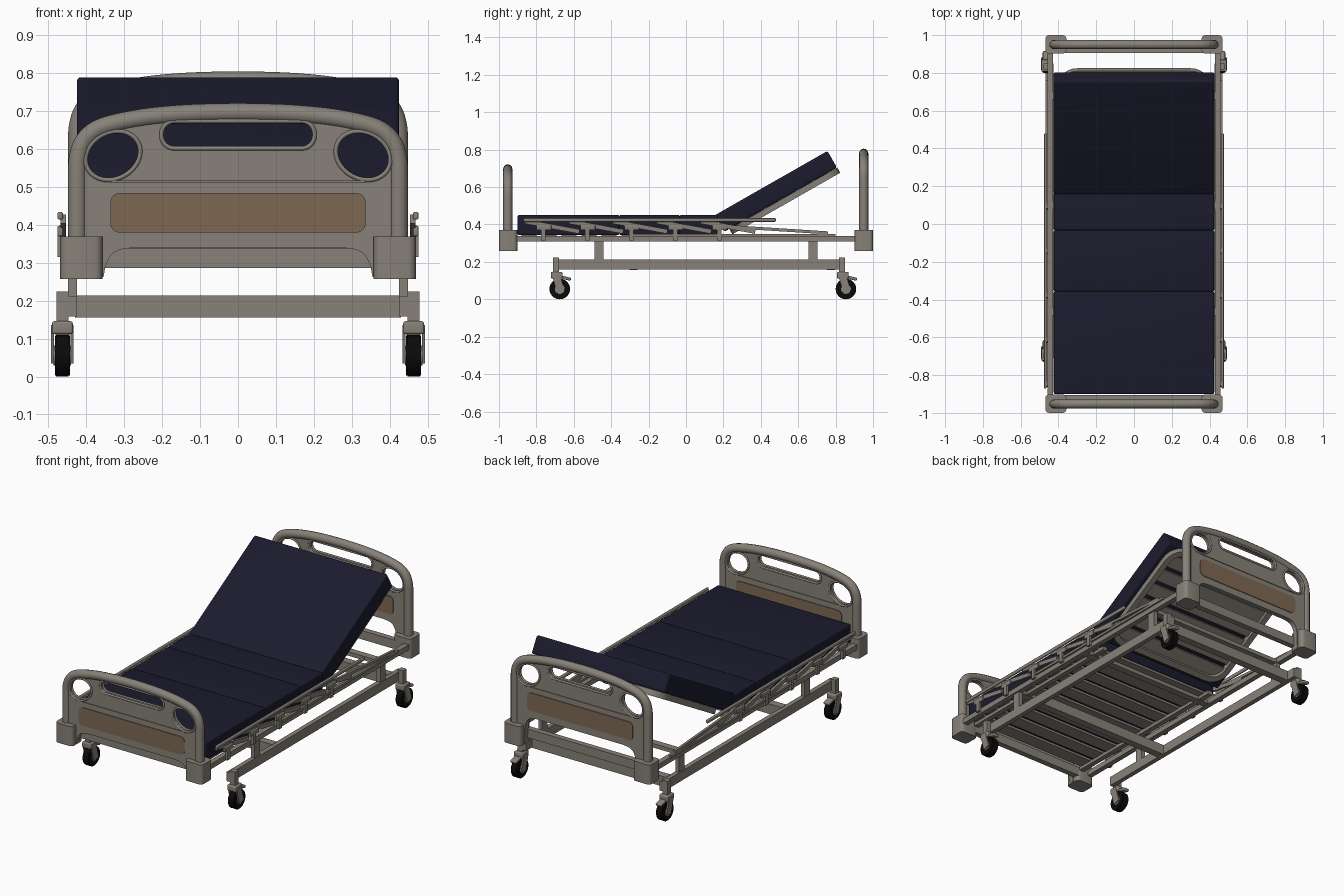
import bpy
import bmesh
from math import cos, sin, pi, radians
from mathutils import Matrix, Vector

if "Cube" in bpy.data.objects:
    bpy.data.objects.remove(bpy.data.objects["Cube"])


def material(name, rgb):
    m = bpy.data.materials.new(name)
    m.use_nodes = True
    m.diffuse_color = (*rgb, 1)
    bsdf = m.node_tree.nodes["Principled BSDF"]
    bsdf.inputs["Base Color"].default_value = (*rgb, 1)
    bsdf.inputs["Roughness"].default_value = 0.6
    return m


GREY = material("warm grey", (0.242, 0.22, 0.188))
NAVY = material("navy fabric", (0.011, 0.011, 0.027))
WOOD = material("wood brown", (0.21, 0.14, 0.086))
BLACK = material("black rubber", (0.003, 0.003, 0.003))
SIDES = ((1, "left"), (-1, "right"))


def smooth(obj):
    bpy.ops.object.select_all(action="DESELECT")
    obj.select_set(True)
    bpy.context.view_layer.objects.active = obj
    bpy.ops.object.shade_smooth_by_angle(angle=radians(35))


def add_mesh(name, bm, mat):
    me = bpy.data.meshes.new(name)
    bm.to_mesh(me)
    bm.free()
    me.materials.append(mat)
    obj = bpy.data.objects.new(name, me)
    bpy.context.collection.objects.link(obj)
    return obj


def box(name, x, y, z, mat=GREY, bevel=0.0, tilt=0.0, upright_only=False):
    """Box from (low, high) ranges, optionally tilted about x at its centre."""
    bm = bmesh.new()
    size = [r[1] - r[0] for r in (x, y, z)]
    bmesh.ops.create_cube(bm, size=1, matrix=Matrix.Diagonal((*size, 1)))
    if bevel:
        edges = [e for e in bm.edges if not upright_only
                 or abs(e.verts[0].co.z - e.verts[1].co.z) > 1e-4]
        bmesh.ops.bevel(bm, geom=edges, offset=bevel, segments=4,
                        profile=0.5, affect="EDGES")
    obj = add_mesh(name, bm, mat)
    obj.location = [sum(r) / 2 for r in (x, y, z)]
    obj.rotation_euler.x = tilt
    if bevel:
        smooth(obj)
    return obj


def span(side, a, b):
    return tuple(sorted((side * a, side * b)))


def bar(name, x, start, end, height):
    """Flat bar in a plane of constant x, between two (y, z) points."""
    a, b = Vector(start), Vector(end)
    d, mid = b - a, (a + b) / 2
    h = d.length / 2
    return box(name, x, (mid.x - h, mid.x + h),
               (mid.y - height / 2, mid.y + height / 2),
               tilt=Vector((1, 0)).angle_signed(d) * -1)


def wheel(name, centre, radius, width, mat):
    bm = bmesh.new()
    bmesh.ops.create_cone(bm, cap_ends=True, segments=28, radius1=radius,
                          radius2=radius, depth=width,
                          matrix=Matrix.Rotation(pi / 2, 4, "Y"))
    rims = [e for e in bm.edges if abs(e.verts[0].co.x - e.verts[1].co.x) < 1e-5]
    bmesh.ops.bevel(bm, geom=rims, offset=width * 0.08, segments=2, affect="EDGES")
    obj = add_mesh(name, bm, mat)
    obj.location = centre
    smooth(obj)


def curve(name, loops, mat, y=0.0, thick=0.0, radius=0.0, closed=True, flat=True):
    """Filled plate (thick) or round tube (radius) from x, z loops."""
    cu = bpy.data.curves.new(name, "CURVE")
    cu.dimensions = "2D" if flat else "3D"
    if flat:
        cu.fill_mode = "BOTH"
        cu.extrude = thick / 2
    else:
        cu.bevel_depth = radius
        cu.bevel_resolution = 4
        cu.use_fill_caps = True
    for loop in loops:
        sp = cu.splines.new("POLY")
        sp.points.add(len(loop) - 1)
        for p, (px, pz) in zip(sp.points, loop):
            p.co = (px, pz, 0, 1)
        sp.use_cyclic_u = closed
    obj = bpy.data.objects.new(name, cu)
    bpy.context.collection.objects.link(obj)
    obj.rotation_euler.x = pi / 2
    obj.location.y = y
    cu.materials.append(mat)
    bpy.ops.object.select_all(action="DESELECT")
    obj.select_set(True)
    bpy.context.view_layer.objects.active = obj
    bpy.ops.object.convert(target="MESH")
    smooth(bpy.context.object)
    return bpy.context.object


def rounded(half, low, high, r, steps=6):
    pts = []
    corners = ((half - r, high - r), (r - half, high - r), (r - half, low + r), (half - r, low + r))
    for i, (cx, cz) in enumerate(corners):
        for k in range(steps + 1):
            a = pi / 2 * (i + k / steps)
            pts.append((cx + r * cos(a), cz + r * sin(a)))
    return pts


def ellipse(side, cz):
    pts = []
    for k in range(32):
        a, t = 2 * pi * k / 32, radians(-28)
        u, v = 0.075 * cos(a), 0.061 * sin(a)
        pts.append((side * (0.33 + u * cos(t) - v * sin(t)), cz + u * sin(t) + v * cos(t)))
    return pts


def mirrored(half):
    return half + [(-x, z) for x, z in reversed(half) if x > 0]


def refine(pts, n=5):
    """Catmull-Rom smoothing of an open path."""
    v = [Vector(p) for p in [pts[0]] + pts + [pts[-1]]]
    out = []
    for a, b, c, d in zip(v, v[1:], v[2:], v[3:]):
        for k in range(n):
            t = k / n
            p = 0.5 * (2 * b + (c - a) * t + (2 * a - 5 * b + 4 * c - d) * t * t
                       + (3 * b - a - 3 * c + d) * t ** 3)
            out.append(tuple(p))
    return out + [pts[-1]]


# End boards: panel with hand holes, tube rim, wood plates, corner brackets
def end_board(name, y, dz, sign):
    top = [(0.424, 0.53 + dz), (0.422, 0.575 + dz), (0.408, 0.618 + dz), (0.375, 0.65 + dz),
           (0.32, 0.669 + dz), (0.23, 0.685 + dz), (0.12, 0.694 + dz), (0, 0.697 + dz)]
    rim = mirrored([(0.424, 0.29)] + refine(top))
    arch = mirrored([(0.355, 0.262)] + refine([(0.35, 0.29 + dz), (0.335, 0.32 + dz),
                                               (0.31, 0.335 + dz), (0.27, 0.34 + dz)]))
    holes = [ellipse(s, 0.583 + dz) for s in (1, -1)]
    holes.append(rounded(0.202, 0.602 + dz, 0.674 + dz, 0.034))
    curve(name + "_panel", [rim + arch[::-1]] + holes, GREY, y, thick=0.028)
    curve(name + "_rim_tube", [rim], GREY, y, radius=0.0245, closed=False, flat=False)
    for face in (1, -1):
        curve(name + "_hole_trim", holes, GREY, y + face * 0.013, radius=0.006, flat=False)
        curve(name + "_wood_plate", [rounded(0.337, 0.38 + dz, 0.484 + dz, 0.025)],
              WOOD, y + face * 0.015, thick=0.006)
        box(name + "_ridge", (-0.335, 0.335), (y + face * 0.015 - 0.003, y + face * 0.015 + 0.003),
            (0.511 + dz, 0.517 + dz))
    for s, side in SIDES:
        box(f"{name}_{side}_bracket", span(s, 0.358, 0.469), span(sign, 0.902, 1.0),
            (0.257, 0.37), bevel=0.02, upright_only=True)
    box(name + "_end_bar", (-0.44, 0.44), span(sign, 0.905, 0.938), (0.287, 0.338))


end_board("footboard", -0.953, 0.0, -1)
end_board("headboard", 0.95, 0.084, 1)

# Mattress: three level sections and a raised back section
for name, y0, y1 in (("foot", -0.9, -0.357), ("knee", -0.357, -0.033), ("seat", -0.033, 0.17)):
    box(name + "_mattress", (-0.425, 0.425), (y0, y1), (0.343, 0.45), NAVY, bevel=0.008)

TILT = radians(29.7)


def back_point(u, v):
    """World y, z of a point u along the back and v out of its top surface."""
    return 0.155 + u * cos(TILT) - v * sin(TILT), 0.45 + u * sin(TILT) + v * cos(TILT)


def back_box(name, x, u, v, mat=GREY, bevel=0.0):
    cy, cz = back_point(sum(u) / 2, sum(v) / 2)
    hu, hv = (u[1] - u[0]) / 2, (v[1] - v[0]) / 2
    return box(name, x, (cy - hu, cy + hu), (cz - hv, cz + hv), mat, bevel, TILT)


back_box("back_mattress", (-0.425, 0.425), (0, 0.692), (-0.102, 0), NAVY, 0.01)
loop = curve("back_frame_loop", [rounded(0.4, 0.03, 0.694, 0.1), rounded(0.366, 0.064, 0.66, 0.066)],
             GREY, thick=0.032)
loop.rotation_euler.x = TILT
loop.location = (0, *back_point(0, -0.119))
for i in range(6):
    u = 0.06 + i * 0.1
    back_box("back_slat", (-0.37, 0.37), (u, u + 0.075), (-0.115, -0.1))

# Level platform: slats on two long bearers
for i in range(10):
    y = -0.88 + i * 0.107
    box("platform_slat", (-0.4, 0.4), (y, y + 0.08), (0.33, 0.345))
for s, side in SIDES:
    box(f"{side}_bearer", span(s, 0.36, 0.39), (-0.89, 0.2), (0.312, 0.334))

# Upper frame with cross members, uprights and lower frame
for s, side in SIDES:
    box(f"upper_{side}_rail", span(s, 0.428, 0.458), (-0.92, 0.92), (0.308, 0.338))
    for y in (-0.465, 0.68):
        box(f"{side}_upright", span(s, 0.425, 0.449), (y - 0.024, y + 0.024), (0.2, 0.32))
    box(f"lower_{side}_beam", span(s, 0.425, 0.452), (-0.71, 0.85), (0.158, 0.212))
for y in (-0.465, 0.1, 0.68):
    box("upper_cross_member", (-0.43, 0.43), (y - 0.02, y + 0.02), (0.309, 0.332))
for y in (-0.28, 0.775):
    box("lower_cross_member", (-0.43, 0.43), (y - 0.022, y + 0.022), (0.156, 0.214))

# Folded side guards
for s, side in SIDES:
    outer, inner = span(s, 0.462, 0.476), span(s, 0.454, 0.468)
    box(f"{side}_guard_top_rail", outer, (-0.87, 0.48), (0.414, 0.434), bevel=0.005)
    bar(f"{side}_guard_slope_rail", inner, (0.15, 0.394), (0.76, 0.355), 0.016)
    box(f"{side}_guard_lower_rail", inner, (-0.3, 0.8), (0.336, 0.35))
    for i in range(5):
        y = -0.86 + i * 0.235
        bar(f"{side}_guard_link", inner, (y, 0.416), (y + 0.29, 0.362), 0.024)
        box(f"{side}_guard_pivot", outer, (y + 0.06, y + 0.14), (0.37, 0.398), bevel=0.004)
        box(f"{side}_guard_clamp", outer, (y + 0.085, y + 0.11), (0.315, 0.38))

# Casters: post, fork, wheel, hub and brake pedal
for s, side in SIDES:
    for y, end in ((-0.695, "front"), (0.835, "back")):
        n = f"{end}_{side}_"
        wy = y + 0.02
        box(n + "post", span(s, 0.447, 0.479), (y - 0.016, y + 0.016), (0.14, 0.224))
        box(n + "fork_crown", span(s, 0.436, 0.491), (y - 0.028, y + 0.035), (0.112, 0.146), bevel=0.006)
        for a, b in ((0.434, 0.442), (0.485, 0.493)):
            bar(n + "fork_arm", span(s, a, b), (y, 0.13), (wy + 0.006, 0.04), 0.042)
        wheel(n + "wheel", (s * 0.4635, wy, 0.055), 0.055, 0.04, BLACK)
        wheel(n + "hub", (s * 0.4635, wy, 0.055), 0.03, 0.046, GREY)
        box(n + "brake_pedal", span(s, 0.445, 0.482), (wy + 0.012, wy + 0.06), (0.104, 0.12),
            bevel=0.005, tilt=radians(-14))
